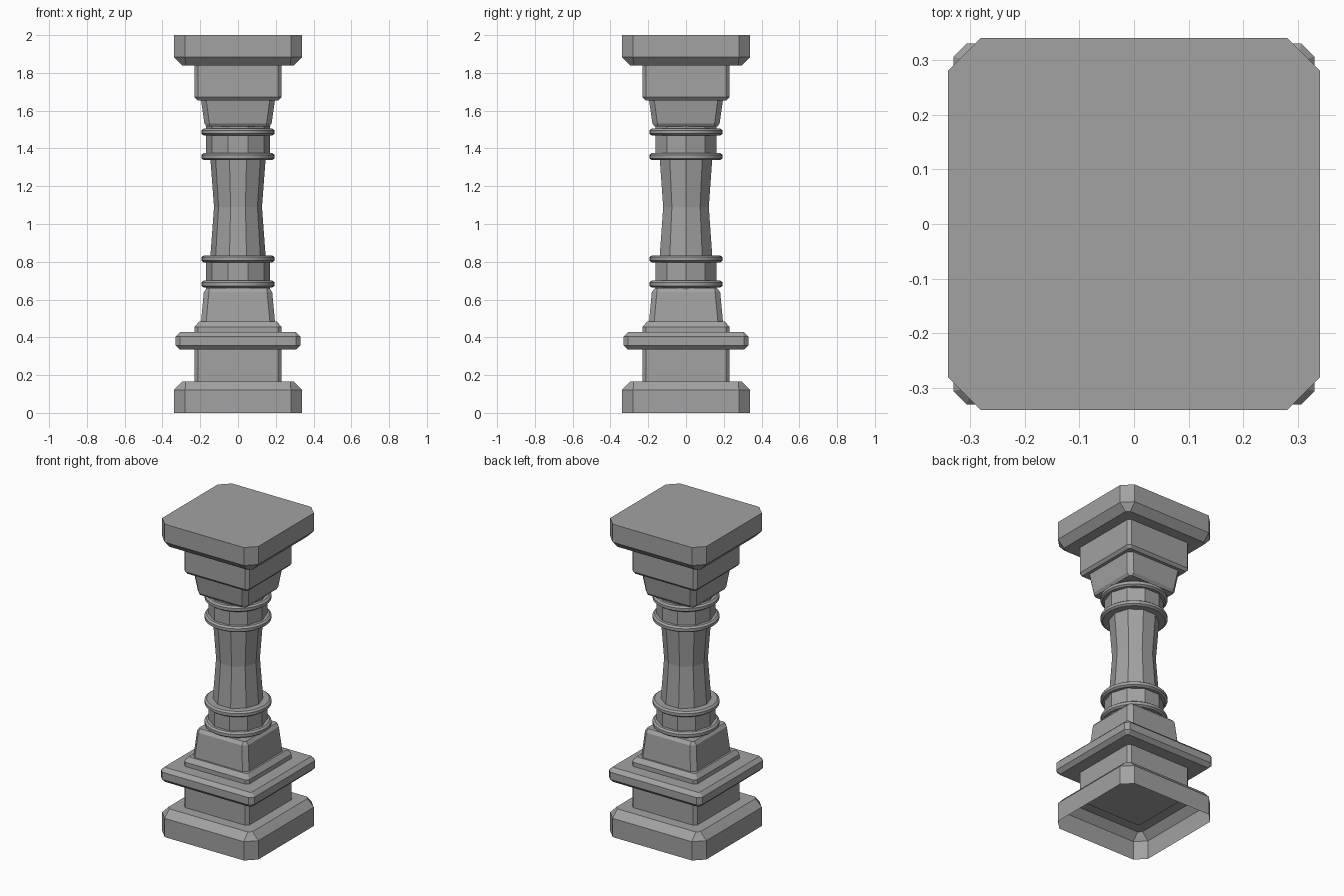
import bpy
import bmesh
import math

cube = bpy.data.objects.get("Cube")
if cube:
    bpy.data.objects.remove(cube, do_unlink=True)

stone = bpy.data.materials.new("grey stone")
stone.use_nodes = True
GREY = (0.36, 0.36, 0.36, 1)
stone.diffuse_color = GREY
stone.node_tree.nodes["Principled BSDF"].inputs["Base Color"].default_value = GREY


def loft(name, rings, open_bottom=False):
    """Skin a stack of equal-length point loops and cap the ends."""
    bm = bmesh.new()
    loops = [[bm.verts.new(p) for p in ring] for ring in rings]
    for low, high in zip(loops, loops[1:]):
        for i in range(len(low)):
            j = (i + 1) % len(low)
            bm.faces.new((low[i], low[j], high[j], high[i]))
    bm.faces.new(loops[-1])
    if not open_bottom:
        bm.faces.new(loops[0][::-1])
    mesh = bpy.data.meshes.new(name)
    bm.to_mesh(mesh)
    bm.free()
    mesh.materials.append(stone)
    obj = bpy.data.objects.new(name, mesh)
    bpy.context.collection.objects.link(obj)
    return obj


def square(z, half, cut):
    """Square loop with clipped corners."""
    a, b = half, half - cut
    return [(x, y, z) for x, y in ((a, -b), (a, b), (b, a), (-b, a),
                                   (-a, b), (-a, -b), (-b, -a), (b, -a))]


def circle(z, radius, sides):
    return [(radius * math.cos(math.tau * i / sides),
             radius * math.sin(math.tau * i / sides), z) for i in range(sides)]


def block(name, profile, open_bottom=False):
    return loft(name, [square(*p) for p in profile], open_bottom)


def turned(name, profile, sides):
    return loft(name, [circle(z, r, sides) for z, r in profile])


# Square foot, hollow underneath, and the matching cap
block("foot", [(0, 0.34, 0.06), (0.12, 0.34, 0.06), (0.165, 0.297, 0.02)], True)
block("cap", [(1.84, 0.297, 0.02), (1.885, 0.34, 0.06), (2, 0.34, 0.06)])

# Pedestal with its projecting slab
block("pedestal", [(0.16, 0.23, 0.018), (0.455, 0.23, 0.018), (0.483, 0.207, 0.008)])
block("slab", [(0.335, 0.307, 0.008), (0.358, 0.33, 0.024),
               (0.405, 0.33, 0.024), (0.428, 0.307, 0.008)])
block("upper_block", [(1.655, 0.215, 0.008), (1.672, 0.23, 0.018), (1.845, 0.23, 0.018)])

# Tapered blocks meeting the shaft
block("lower_taper", [(0.48, 0.196, 0.027), (0.64, 0.181, 0.027), (0.66, 0.165, 0.012)])
block("upper_taper", [(1.515, 0.165, 0.012), (1.532, 0.178, 0.027), (1.66, 0.196, 0.027)])

# Ten-sided waisted shaft and collar drums
turned("shaft", [(0.82, 0.147), (1.09, 0.127), (1.355, 0.147)], 10)
turned("lower_drum", [(0.655, 0.17), (0.82, 0.17)], 10)
turned("upper_drum", [(1.355, 0.17), (1.52, 0.17)], 10)

# Round beads above and below each drum
for name, z in (("lower_bead_bottom", 0.682), ("lower_bead_top", 0.815),
                ("upper_bead_bottom", 1.357), ("upper_bead_top", 1.487)):
    bead = turned(name, [(z - 0.018, 0.182), (z - 0.009, 0.194),
                         (z + 0.009, 0.194), (z + 0.018, 0.182)], 32)
    bpy.ops.object.select_all(action="DESELECT")
    bead.select_set(True)
    bpy.context.view_layer.objects.active = bead
    bpy.ops.object.shade_smooth_by_angle(angle=math.radians(30))
